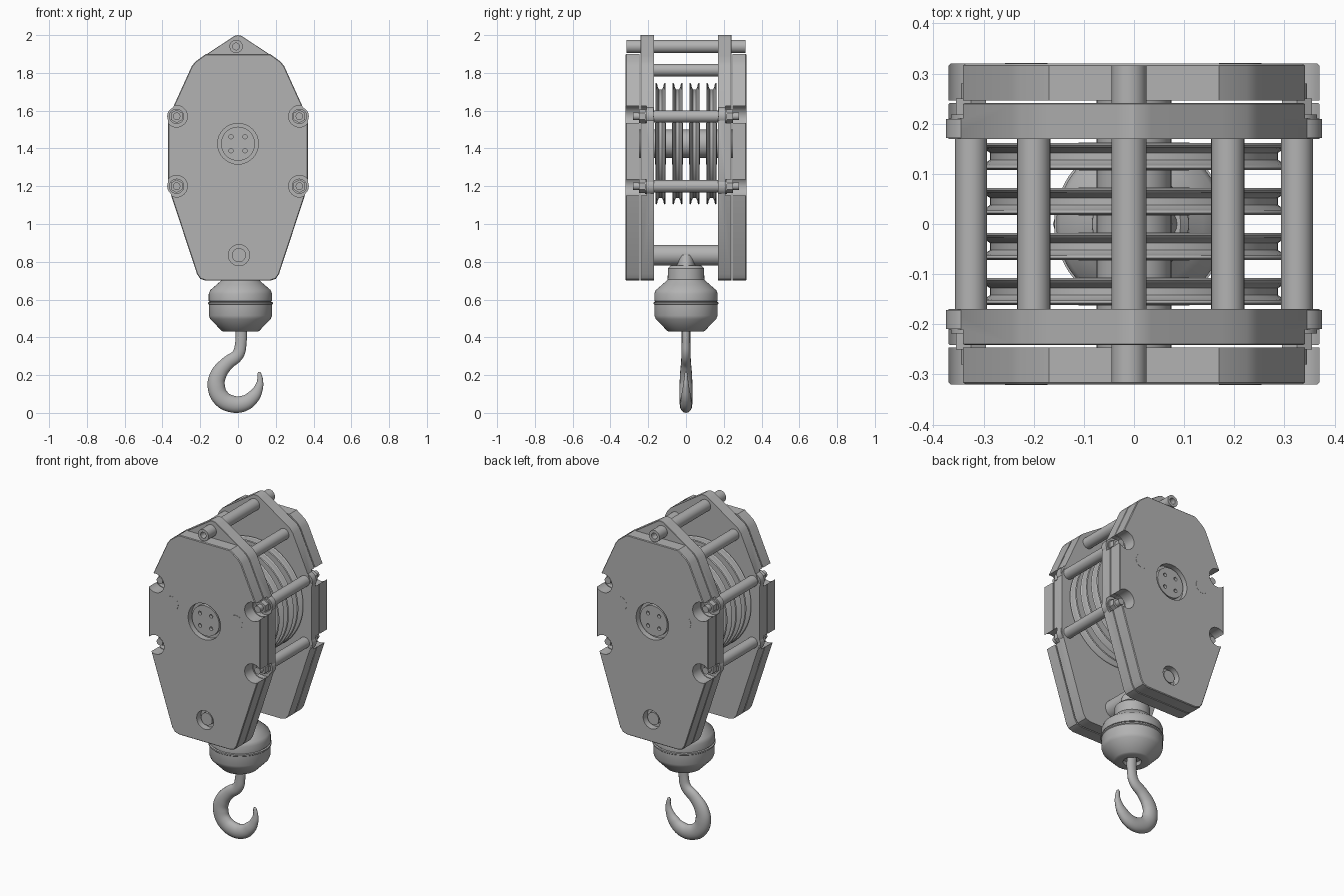
import bpy, bmesh, math
from mathutils import Matrix, Vector

if "Cube" in bpy.data.objects:
    bpy.data.objects.remove(bpy.data.objects["Cube"], do_unlink=True)

GREY = (0.45, 0.45, 0.45, 1)
steel = bpy.data.materials.new("steel_grey")
steel.use_nodes = True
steel.diffuse_color = GREY
for node in steel.node_tree.nodes:
    if node.type == 'BSDF_PRINCIPLED':
        node.inputs["Base Color"].default_value = GREY

WHEEL_Z = 1.425
BOLTS = [(sx * 0.325, z) for sx in (-1, 1) for z in (1.57, 1.2)]


def activate(ob):
    bpy.ops.object.select_all(action='DESELECT')
    ob.select_set(True)
    bpy.context.view_layer.objects.active = ob


def finish(name, bm, smooth=True):
    bmesh.ops.recalc_face_normals(bm, faces=bm.faces)
    me = bpy.data.meshes.new(name)
    bm.to_mesh(me)
    bm.free()
    me.materials.append(steel)
    ob = bpy.data.objects.new(name, me)
    bpy.context.collection.objects.link(ob)
    if smooth:
        activate(ob)
        bpy.ops.object.shade_smooth_by_angle(angle=math.radians(30))
    return ob


def add_cyl(bm, x, z, y0, y1, r, segs=32):
    """Cylinder along y, added to a bmesh."""
    m = Matrix.Translation((x, (y0 + y1) / 2, z)) @ Matrix.Rotation(math.pi / 2, 4, 'X')
    bmesh.ops.create_cone(bm, cap_ends=True, segments=segs, radius1=r, radius2=r,
                          depth=abs(y1 - y0), matrix=m)


def cyl(name, x, z, y0, y1, r, segs=32):
    bm = bmesh.new()
    add_cyl(bm, x, z, y0, y1, r, segs)
    return finish(name, bm)


def lathe(name, profile, centre, axis, steps=64, closed=True):
    """Turn a (radius, height) profile about the y or z axis."""
    bm = bmesh.new()
    up = Vector((0, 1, 0)) if axis == 'Y' else Vector((0, 0, 1))
    vs = [bm.verts.new(Vector((r, 0, 0)) + up * h) for r, h in profile]
    edges = [bm.edges.new(p) for p in zip(vs, vs[1:])]
    if closed:
        edges.append(bm.edges.new((vs[-1], vs[0])))
    bmesh.ops.spin(bm, geom=vs + edges, cent=(0, 0, 0), axis=up,
                   angle=2 * math.pi, steps=steps)
    bmesh.ops.remove_doubles(bm, verts=bm.verts, dist=1e-5)
    bmesh.ops.translate(bm, verts=bm.verts, vec=centre)
    return finish(name, bm)


def cut(ob, holes):
    """Remove cylinders (x, z, y0, y1, r) from an object."""
    bm = bmesh.new()
    for h in holes:
        add_cyl(bm, *h)
    cutter = finish("cutter", bm, False)
    cutter.hide_render = True
    mod = ob.modifiers.new("cut", 'BOOLEAN')
    mod.operation, mod.solver, mod.object = 'DIFFERENCE', 'EXACT', cutter
    activate(ob)
    bpy.ops.object.modifier_apply(modifier=mod.name)
    bpy.data.objects.remove(cutter, do_unlink=True)
    bpy.ops.object.shade_smooth_by_angle(angle=math.radians(25))


def plate(name, half, y0, y1, bevel):
    """Symmetric outline in x, z extruded along y with a small bevel."""
    pts = half + [(-x, z) for x, z in reversed(half) if x > 0]
    bm = bmesh.new()
    face = bm.faces.new([bm.verts.new((x, y0, z)) for x, z in pts])
    ext = bmesh.ops.extrude_face_region(bm, geom=[face])
    bmesh.ops.translate(bm, vec=(0, y1 - y0, 0),
                        verts=[v for v in ext["geom"] if isinstance(v, bmesh.types.BMVert)])
    bmesh.ops.recalc_face_normals(bm, faces=bm.faces)
    rim = [e for e in bm.edges if all(abs(v.co.y - y1) < 1e-5 for v in e.verts)]
    bmesh.ops.bevel(bm, geom=rim, offset=bevel, segments=1, affect='EDGES')
    return finish(name, bm, False)


# Side plates, fasteners and axle ends, on front and back
body = [(0.17, 0.70), (0.20, 0.71), (0.217, 0.735), (0.37, 1.2), (0.37, 1.56),
        (0.245, 1.835), (0.225, 1.86)]
for s, side in ((-1, "front"), (1, "back")):
    notches = [(x, z, s * 0.21, s * 0.40, 0.057) for x, z in BOLTS]
    inner = plate(side + "_inner_plate",
                  body + [(0.175, 1.893), (0.035, 1.985), (0.018, 1.996), (0, 2.0)],
                  s * 0.17, s * 0.241, 0.002)
    cut(inner, notches)
    outer = plate(side + "_outer_plate", body + [(0.17, 1.90)], s * 0.246, s * 0.32, 0.004)
    cut(outer, notches + [(0, WHEEL_Z, s * 0.285, s * 0.40, 0.108),
                          (0.005, 0.835, s * 0.28, s * 0.40, 0.056)])

    # Axle cap with four pin holes
    cap = cyl(side + "_axle_cap", 0, WHEEL_Z, s * 0.27, s * 0.308, 0.09, 48)
    cut(cap, [(dx, WHEEL_Z + dz, s * 0.29, s * 0.35, 0.011)
              for dx in (-0.037, 0.037) for dz in (-0.037, 0.037)])
    cyl(side + "_lower_pin_end", 0.005, 0.835, s * 0.26, s * 0.305, 0.037)
    for x in (-0.215, 0.212):
        cyl(side + "_plug", x, 1.477, s * 0.31, s * 0.321, 0.042)

    # Lug, washer, hex nut and stud end at each tie bolt
    for x, z in BOLTS:
        cyl(side + "_bolt_lug", x, z, s * 0.172, s * 0.2095, 0.05)
        cyl(side + "_washer", x, z, s * 0.205, s * 0.218, 0.04)
        cyl(side + "_hex_nut", x, z, s * 0.215, s * 0.25, 0.035, 6)
        cyl(side + "_stud_end", x, z, s * 0.24, s * 0.28, 0.02, 20)

# Tie rods between the plates
for x, z in BOLTS:
    cyl("tie_rod", x, z, -0.175, 0.175, 0.032)
for x in (-0.2, 0.187):
    cyl("upper_tie_rod", x, 1.815, -0.175, 0.175, 0.033)
lathe("top_tube", [(0.018, -0.316), (0.035, -0.316), (0.035, 0.316), (0.018, 0.316)],
      (-0.01, 0, 1.94), 'Y', 32)
cyl("lower_pin", 0.005, 0.835, -0.175, 0.175, 0.055)
cyl("wheel_axle", 0, WHEEL_Z, -0.26, 0.26, 0.075)

# Grooved rope wheels
half_wheel = [(0.07, 0.028), (0.11, 0.028), (0.115, 0.016), (0.245, 0.016), (0.25, 0.027),
              (0.318, 0.027), (0.323, 0.023), (0.318, 0.018), (0.298, 0.014), (0.287, 0.007)]
wheel = half_wheel + [(r, -h) for r, h in reversed(half_wheel)]
for y in (-0.135, -0.045, 0.045, 0.135):
    lathe("rope_wheel", wheel, (0, y, WHEEL_Z), 'Y', 72)

# Swivel housing and the lug that carries it on the lower pin
lathe("swivel_housing",
      [(0, 0.78), (0.08, 0.78), (0.096, 0.765), (0.097, 0.705), (0.125, 0.68),
       (0.16, 0.65), (0.168, 0.63), (0.168, 0.592), (0.163, 0.59), (0.163, 0.587),
       (0.172, 0.585), (0.172, 0.577), (0.167, 0.573), (0.167, 0.515), (0.16, 0.497),
       (0.1, 0.435), (0.09, 0.43), (0.05, 0.43), (0.045, 0.45), (0, 0.45)],
      (0.013, 0, 0), 'Z', 64, closed=False)
lug = lathe("swivel_lug", [(0, 0.835), (0.037, 0.835), (0.043, 0.82), (0.05, 0.77), (0, 0.77)],
            (0, 0, 0), 'Z', 32, closed=False)
lug.scale.x = 1.5
lug.location.x = 0.013

# Hook: a tapering curve, slightly flattened from front to back
path = [(0.015, 0.47, 0.03), (0.015, 0.37, 0.03), (0, 0.31, 0.032), (-0.06, 0.26, 0.036),
        (-0.105, 0.2, 0.043), (-0.115, 0.14, 0.046), (-0.09, 0.08, 0.046),
        (-0.035, 0.048, 0.045), (0.03, 0.05, 0.042), (0.08, 0.085, 0.035),
        (0.108, 0.13, 0.024), (0.117, 0.17, 0.016), (0.112, 0.21, 0.01), (0.11, 0.217, 0.004)]
cu = bpy.data.curves.new("hook", 'CURVE')
cu.dimensions = '3D'
cu.bevel_depth = 1.0
cu.bevel_resolution = 6
cu.resolution_u = 8
cu.use_fill_caps = True
sp = cu.splines.new('BEZIER')
sp.bezier_points.add(len(path) - 1)
for p, (x, z, r) in zip(sp.bezier_points, path):
    p.co = (x, 0, z)
    p.radius = r
    p.handle_left_type = p.handle_right_type = 'AUTO'
cu.materials.append(steel)
hook = bpy.data.objects.new("hook", cu)
bpy.context.collection.objects.link(hook)
hook.scale.y = 0.75
activate(hook)
bpy.ops.object.convert(target='MESH')
bpy.ops.object.shade_smooth_by_angle(angle=math.radians(50))
